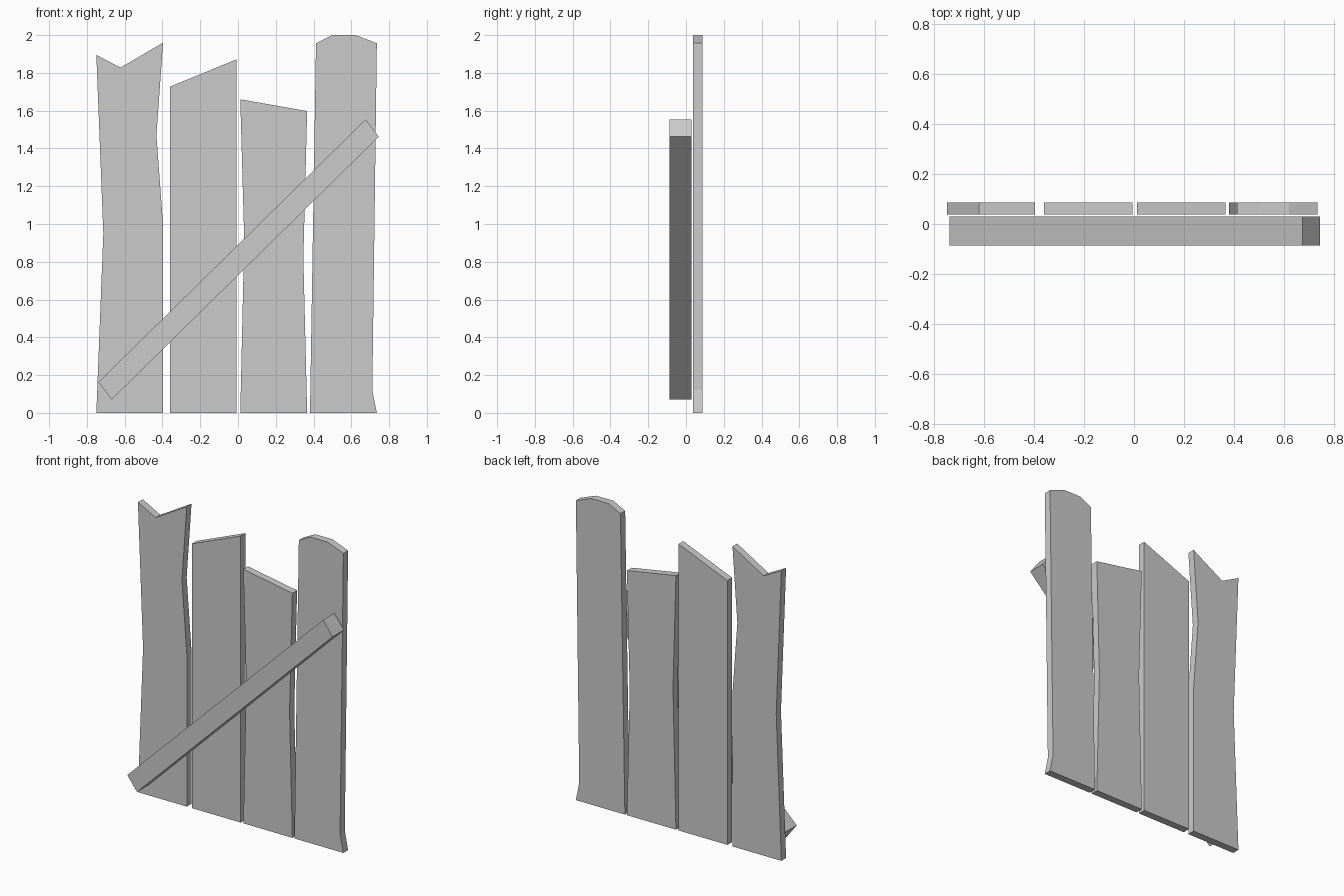
import bpy, bmesh

if "Cube" in bpy.data.objects:
    bpy.data.objects.remove(bpy.data.objects["Cube"])


def slab(name, outline, y0, y1):
    """Extrude a front-view (x, z) outline from y0 to y1."""
    bm = bmesh.new()
    face = bm.faces.new([bm.verts.new((x, y0, z)) for x, z in outline])
    ext = bmesh.ops.extrude_face_region(bm, geom=[face], use_keep_orig=True)
    verts = [g for g in ext["geom"] if isinstance(g, bmesh.types.BMVert)]
    bmesh.ops.translate(bm, verts=verts, vec=(0, y1 - y0, 0))
    bmesh.ops.recalc_face_normals(bm, faces=bm.faces)
    mesh = bpy.data.meshes.new(name)
    bm.to_mesh(mesh)
    bm.free()
    obj = bpy.data.objects.new(name, mesh)
    bpy.context.collection.objects.link(obj)
    return obj


# Upright planks, left to right
planks = {
    "notched_plank": [(-0.75, 0), (-0.397, 0), (-0.397, 1.0), (-0.432, 1.47),
                      (-0.397, 1.96), (-0.622, 1.828), (-0.75, 1.895), (-0.713, 0.95)],
    "slanted_plank": [(-0.36, 0), (-0.007, 0), (-0.007, 1.872), (-0.36, 1.727)],
    "short_plank": [(0.012, 0), (0.366, 0), (0.346, 0.82), (0.366, 1.598),
                    (0.012, 1.66), (0.033, 0.92)],
    "rounded_plank": [(0.381, 0), (0.735, 0), (0.711, 0.12), (0.735, 1.957),
                      (0.622, 2.0), (0.498, 2.0), (0.413, 1.957)],
}
for name, outline in planks.items():
    slab(name, outline, 0.038, 0.087)

# Diagonal brace across the front
slab("diagonal_brace", [(-0.669, 0.07), (0.745, 1.462), (0.676, 1.554), (-0.739, 0.163)],
     -0.087, 0.03)
